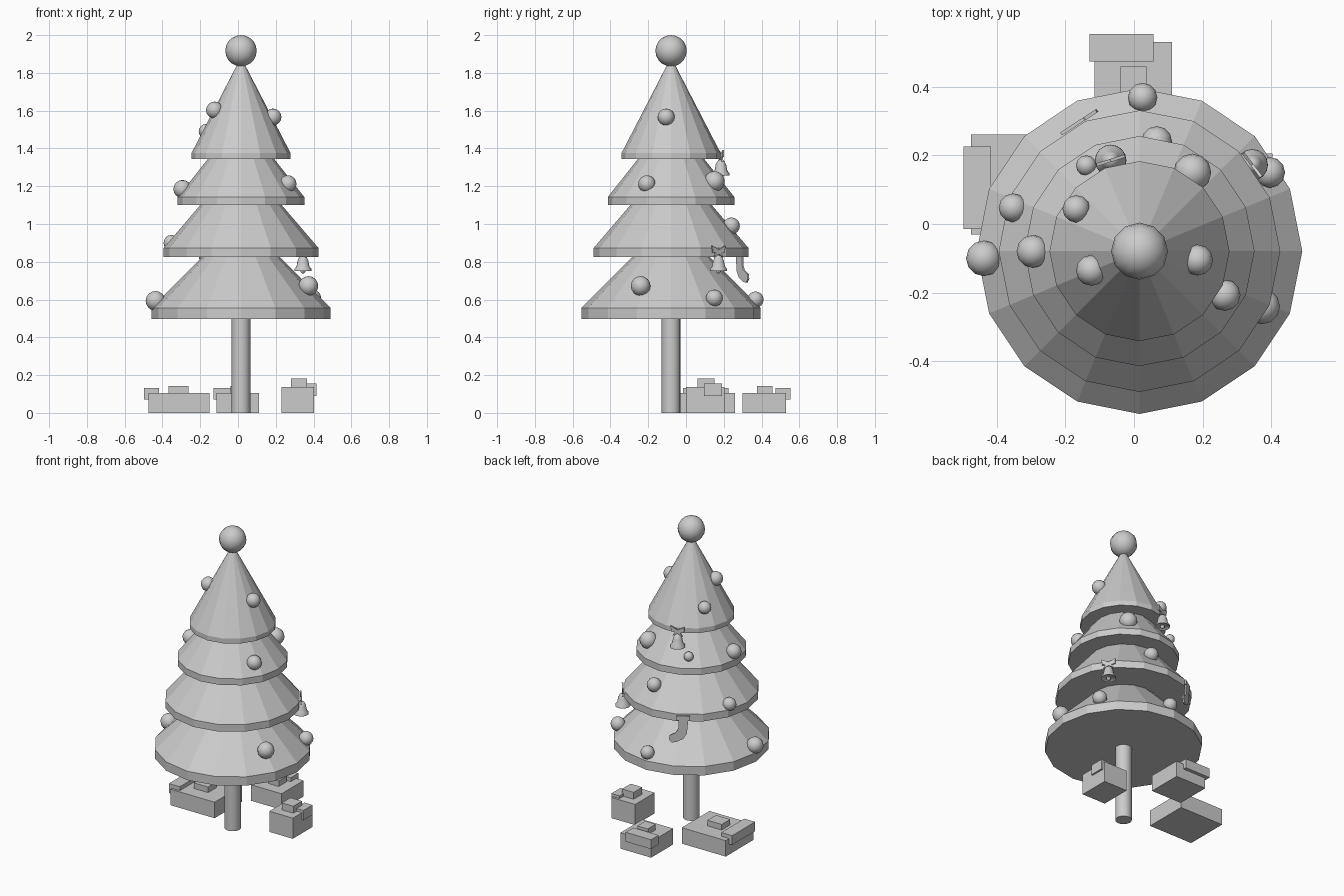
import bpy, bmesh, math
from mathutils import Matrix, Vector

cube = bpy.data.objects.get("Cube")
if cube:
    bpy.data.objects.remove(cube)

grey = bpy.data.materials.new("light_grey")
grey.use_nodes = True
COLOUR = (0.6, 0.6, 0.6, 1)
grey.diffuse_color = COLOUR
grey.node_tree.nodes["Principled BSDF"].inputs["Base Color"].default_value = COLOUR

AXIS = Vector((0.016, -0.079, 0))


def add_object(name, bm, smooth=None, matrix=Matrix()):
    bmesh.ops.recalc_face_normals(bm, faces=bm.faces)
    mesh = bpy.data.meshes.new(name)
    bm.to_mesh(mesh)
    bm.free()
    mesh.materials.append(grey)
    obj = bpy.data.objects.new(name, mesh)
    obj.matrix_world = matrix
    bpy.context.collection.objects.link(obj)
    if smooth:
        bpy.ops.object.select_all(action='DESELECT')
        obj.select_set(True)
        bpy.context.view_layer.objects.active = obj
        bpy.ops.object.shade_smooth_by_angle(angle=math.radians(smooth))
    return obj


def lathe(name, profile, sides, place, smooth=None):
    """Revolve (radius, height) points and cap both ends."""
    bm = bmesh.new()
    rings = [[bm.verts.new((r * math.cos(math.tau * i / sides),
                            r * math.sin(math.tau * i / sides), z))
              for i in range(sides)] for r, z in profile]
    for a, b in zip(rings, rings[1:]):
        for i in range(sides):
            j = (i + 1) % sides
            bm.faces.new((a[i], a[j], b[j], b[i]))
    bm.faces.new(rings[0])
    bm.faces.new(rings[-1])
    return add_object(name, bm, smooth, Matrix.Translation(place))


def ball(name, place, radius, segments=12, rings=8):
    bm = bmesh.new()
    bmesh.ops.create_uvsphere(bm, u_segments=segments, v_segments=rings, radius=radius)
    return add_object(name, bm, 40, Matrix.Translation(place))


def box(name, xs, ys, zs):
    bm = bmesh.new()
    bmesh.ops.create_cube(bm, size=1)
    spans = (xs, ys, zs)
    for v in bm.verts:
        v.co = [s[0] if c < 0 else s[1] for c, s in zip(v.co, spans)]
    return add_object(name, bm)


def plate(name, outline, place, angle, thickness=0.009):
    """Upright extruded outline, turned about z."""
    bm = bmesh.new()
    face = bm.faces.new([bm.verts.new((u, -thickness / 2, z)) for u, z in outline])
    moved = bmesh.ops.extrude_face_region(bm, geom=[face])["geom"]
    for v in moved:
        if isinstance(v, bmesh.types.BMVert):
            v.co.y += thickness
    return add_object(name, bm, None, Matrix.Translation(place) @ Matrix.Rotation(angle, 4, 'Z'))


# Trunk, tiers and round top
lathe("trunk", [(0.05, 0), (0.05, 0.52)], 16, AXIS, 40)
tiers = [  # rim radius, rim bottom, rim top, upper radius, upper height
    (0.474, 0.497, 0.556, 0.18, 0.85),
    (0.41, 0.826, 0.873, 0.19, 1.13),
    (0.335, 1.10, 1.143, 0.155, 1.37),
    (0.262, 1.344, 1.376, 0.012, 1.86),
]
for n, (r, z0, z1, r2, z2) in enumerate(tiers, 1):
    lathe(f"tree_tier_{n}", [(r, z0), (r, z1), (r2, z2)], 16, AXIS)
ball("top_ball", AXIS + Vector((0, 0, 1.917)), 0.083, 12, 10)

# Round ornaments
ornaments = [
    (0.025, 0.368, 0.60, 0.043), (-0.352, 0.047, 0.90, 0.042),
    (-0.437, -0.10, 0.593, 0.052), (-0.294, -0.08, 1.185, 0.048),
    (-0.168, 0.044, 1.49, 0.04), (-0.124, -0.135, 1.603, 0.045),
    (0.185, -0.105, 1.566, 0.045), (0.264, -0.207, 1.212, 0.046),
    (0.373, -0.24, 0.672, 0.052), (0.395, 0.15, 0.608, 0.045),
    (0.17, 0.15, 1.225, 0.055), (0.066, 0.24, 0.99, 0.045),
    (-0.139, 0.17, 1.205, 0.03),
]
for n, (x, y, z, r) in enumerate(ornaments, 1):
    ball(f"ornament_{n}", (x, y, z), r)

# Bells with bows
bell_profile = [(0.034, 0.008), (0.046, 0), (0.045, 0.01), (0.034, 0.024),
                (0.028, 0.055), (0.019, 0.074), (0.006, 0.083)]
half_bow = [(0, 0.112), (0.043, 0.133), (0.04, 0.098), (0.018, 0.094), (0.032, 0.07), (0, 0.088)]
bow = half_bow + [(-u, z) for u, z in reversed(half_bow[1:-1])]
for n, place in enumerate([(0.344, 0.172, 0.752), (-0.068, 0.185, 1.258)], 1):
    place = Vector(place)
    lathe(f"bell_{n}", bell_profile, 16, place, 40)
    ball(f"bell_clapper_{n}", place, 0.014, 8, 6)
    out = place - AXIS
    plate(f"bell_bow_{n}", bow, place, math.atan2(out.y, out.x) - math.pi / 2)

# Hanging stocking
stocking = [(-0.06, 0.865), (0.02, 0.865), (0.02, 0.835), (0.008, 0.835), (0.01, 0.78),
            (0.024, 0.755), (0.062, 0.735), (0.066, 0.71), (0.05, 0.69), (0.02, 0.693),
            (-0.02, 0.715), (-0.042, 0.75), (-0.05, 0.835), (-0.06, 0.835)]
plate("stocking", stocking, (-0.162, 0.295, 0), math.radians(33), 0.01)

# Wrapped gifts: box, wrap-over tag at one edge, small bow block on the lid
gifts = [
    [((-0.474, -0.151), (-0.03, 0.26), (0, 0.106)),
     ((-0.497, -0.417), (-0.015, 0.225), (0.07, 0.132)),
     ((-0.367, -0.262), (0.06, 0.15), (0.1, 0.143))],
    [((-0.115, 0.11), (0.30, 0.53), (0, 0.106)),
     ((-0.13, 0.057), (0.473, 0.553), (0.07, 0.132)),
     ((-0.04, 0.037), (0.375, 0.458), (0.1, 0.143))],
    [((0.23, 0.403), (0.0, 0.205), (0, 0.137)),
     ((0.355, 0.415), (0.095, 0.19), (0.09, 0.155)),
     ((0.28, 0.365), (0.06, 0.15), (0.13, 0.183))],
]
for n, parts in enumerate(gifts, 1):
    for part, spans in zip(("box", "tag", "bow"), parts):
        box(f"gift_{n}_{part}", *spans)
